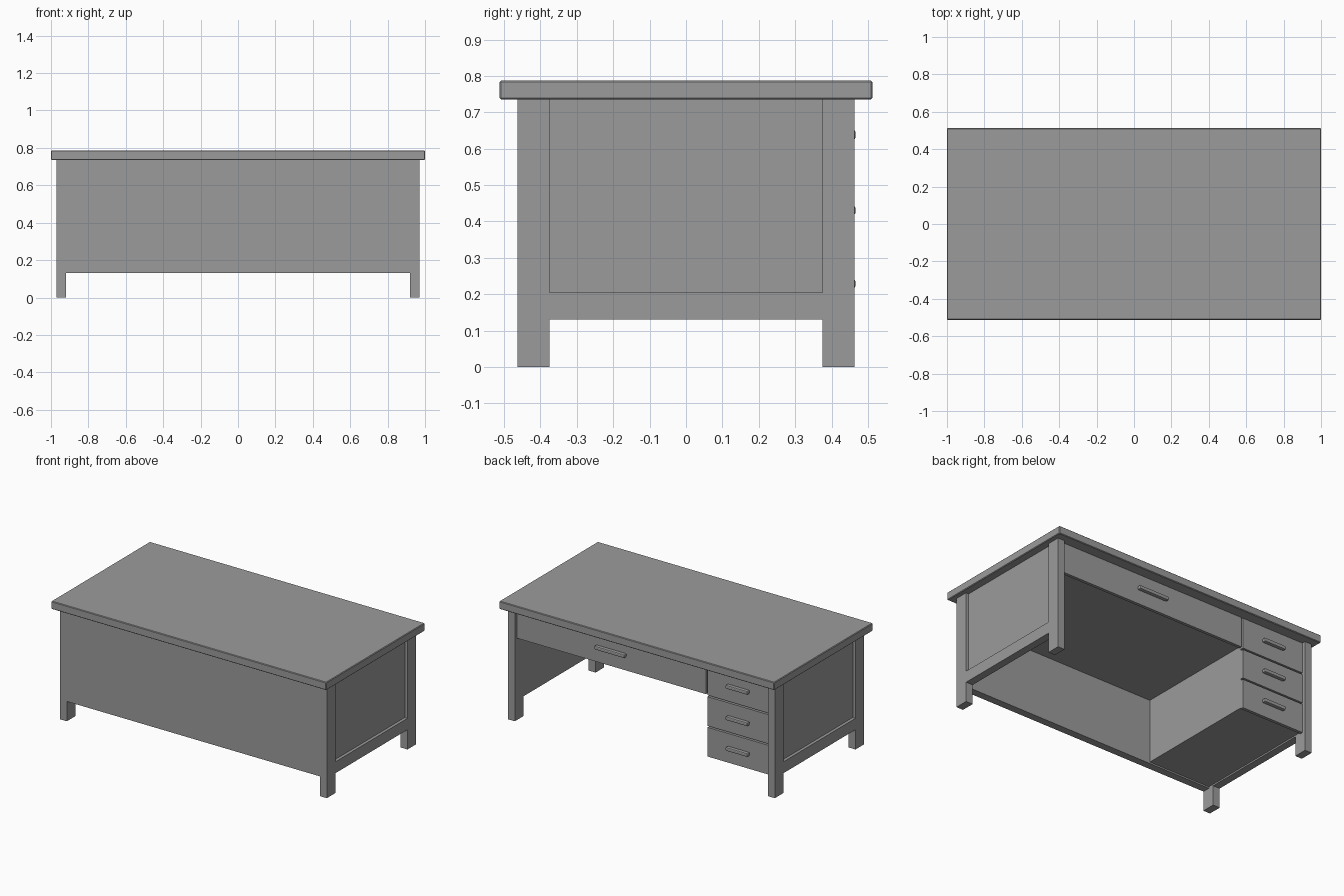
import bpy

if "Cube" in bpy.data.objects:
    bpy.data.objects.remove(bpy.data.objects["Cube"], do_unlink=True)

grey = bpy.data.materials.new("plain_grey")
grey.use_nodes = True
grey.diffuse_color = (0.33, 0.33, 0.33, 1)
grey.node_tree.nodes["Principled BSDF"].inputs["Base Color"].default_value = grey.diffuse_color


def box(name, x, y, z, bevel=0.0, segments=1):
    """Box spanning the given (low, high) ranges."""
    spans = (x, y, z)
    bpy.ops.mesh.primitive_cube_add(size=1, location=[(a + b) / 2 for a, b in spans])
    ob = bpy.context.object
    ob.name = name
    ob.scale = [b - a for a, b in spans]
    bpy.ops.object.transform_apply(location=False, rotation=False, scale=True)
    ob.data.materials.append(grey)
    if bevel:
        mod = ob.modifiers.new("edge", "BEVEL")
        mod.width = bevel
        mod.segments = segments
    return ob


def mirrored(side, low, high):
    return tuple(sorted((side * low, side * high)))


TOP, BASE = 0.735, 0.13            # underside of the top, bottom of the panels
OUT_X, IN_X = 0.97, 0.92           # leg faces across
OUT_Y, IN_Y = 0.463, 0.375         # leg faces in depth
WALL_Y = -0.413                    # inner face of the front panel
FACE, BODY = 0.44, 0.42            # drawer front planes
SPLIT = -0.464                     # edge of the drawer column

# Table top
box("table_top", (-1, 1), (-0.512, 0.512), (TOP, 0.787), 0.004)

# Legs, and the side frames with their recessed panels
for side, label in ((1, "left"), (-1, "right")):
    across = mirrored(side, IN_X, OUT_X)
    for end, place in ((-1, "front"), (1, "back")):
        box(f"{label}_{place}_leg", across, mirrored(end, IN_Y, OUT_Y), (0, TOP))
    box(f"{label}_rail", across, (-IN_Y, IN_Y), (BASE, 0.205))
    box(f"{label}_panel", mirrored(side, IN_X, 0.95), (-IN_Y, IN_Y), (0.205, TOP))

# Front panel
box("front_panel", (-IN_X, IN_X), (-OUT_Y, WALL_Y), (BASE, TOP))

# Drawer housings
box("pedestal", (-IN_X, SPLIT - 0.004), (WALL_Y, BODY), (0.14, TOP))
box("centre_housing", (SPLIT - 0.004, IN_X), (WALL_Y, BODY), (0.557, TOP))


def drawer(name, x, z, grip):
    """Drawer front with a bar handle at its middle."""
    box(name + "_front", x, (BODY, FACE), z)
    cx, cz = sum(x) / 2, sum(z) / 2 + 0.003
    box(name + "_handle", (cx - grip / 2, cx + grip / 2), (FACE, FACE + 0.026),
        (cz - 0.012, cz + 0.012), 0.006, 2)


# Drawers
drawer("centre_drawer", (SPLIT + 0.01, IN_X), (0.537, TOP), 0.22)
height = (TOP - BASE) / 3
for i, label in enumerate(("lower", "middle", "upper")):
    low = BASE + i * height
    gap = 0.01 if i < 2 else 0
    drawer(label + "_drawer", (-IN_X, SPLIT), (low, low + height - gap), 0.16)
